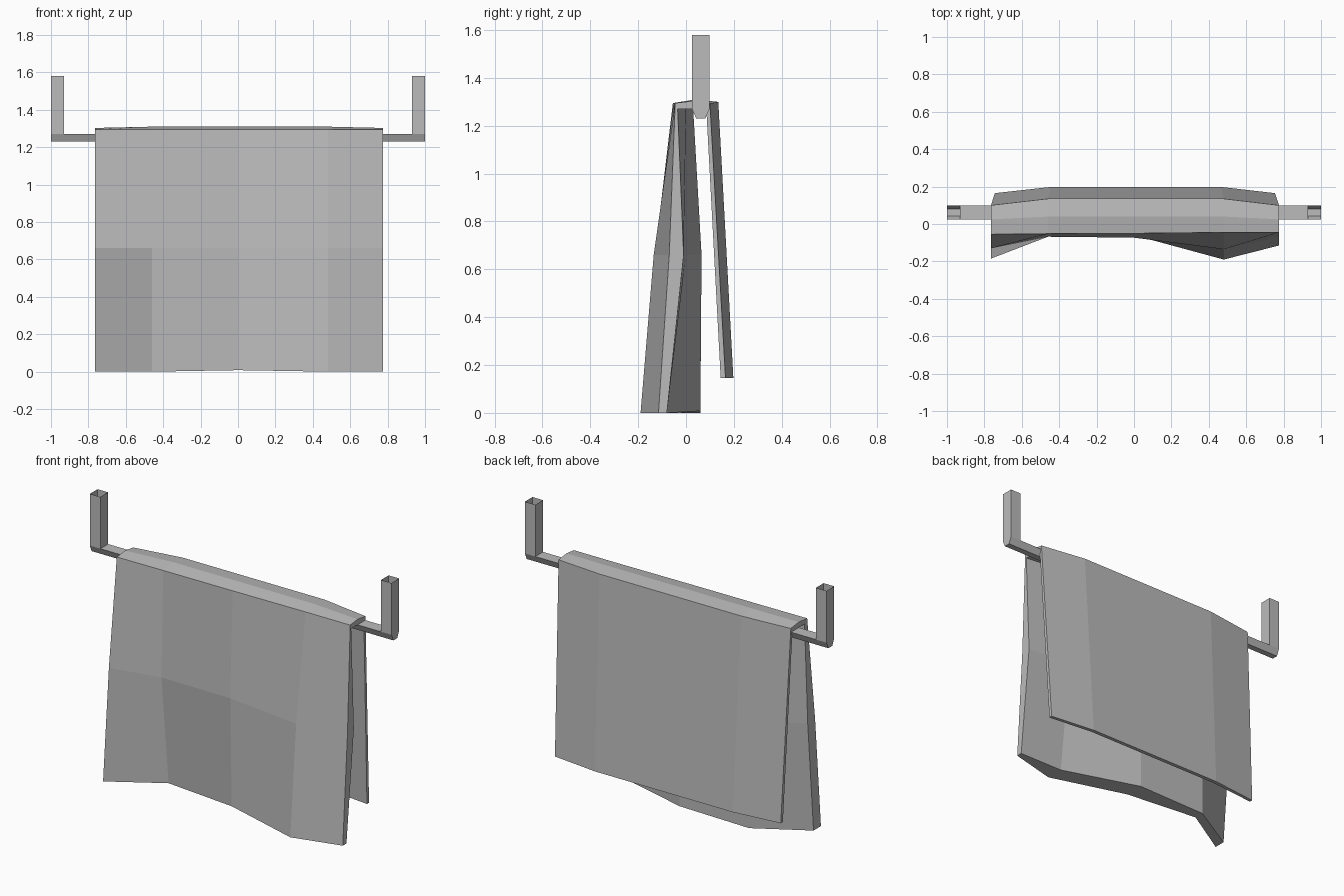
import bpy, bmesh

if "Cube" in bpy.data.objects:
    bpy.data.objects.remove(bpy.data.objects["Cube"], do_unlink=True)

grey = bpy.data.materials.new("plain_grey")
grey.use_nodes = True
colour = (0.5, 0.5, 0.5, 1)
grey.diffuse_color = colour
grey.node_tree.nodes["Principled BSDF"].inputs["Base Color"].default_value = colour


def finish(bm, name):
    bmesh.ops.recalc_face_normals(bm, faces=bm.faces)
    mesh = bpy.data.meshes.new(name)
    bm.to_mesh(mesh)
    bm.free()
    mesh.materials.append(grey)
    obj = bpy.data.objects.new(name, mesh)
    bpy.context.collection.objects.link(obj)
    return obj


def loft(bm, loops):
    """Join closed cross-sections and cap both ends."""
    rings = [[bm.verts.new(p) for p in loop] for loop in loops]
    n = len(rings[0])
    for a, b in zip(rings, rings[1:]):
        for i in range(n):
            j = (i + 1) % n
            bm.faces.new((a[i], a[j], b[j], b[i]))
    return [bm.faces.new(rings[0]), bm.faces.new(rings[-1])]


# Rail: tapered bar whose open ends turn up into hollow square posts
bm = bmesh.new()
section = [(0.025, 1.27), (0.043, 1.23), (0.08, 1.23), (0.098, 1.27)]
loft(bm, [[(x, y, z) for y, z in section] for x in (-1, -0.93, 0.93, 1)])
sockets = [f for f in bm.faces
           if abs(f.calc_center_median().x) > 0.9
           and all(v.co.z > 1.26 for v in f.verts)]
rims = [list(f.edges) for f in sockets]
bmesh.ops.delete(bm, geom=sockets, context="FACES_ONLY")
for rim in rims:
    walls = bmesh.ops.extrude_edge_only(bm, edges=rim)["geom"]
    top = [v for v in walls if isinstance(v, bmesh.types.BMVert)]
    bmesh.ops.translate(bm, verts=top, vec=(0, 0, 0.31))
finish(bm, "towel_rail")

# Towel: one closed fold section per column, running from the front hem
# over the rail to the back hem, then back along the inside
heights = [0, 0.66, 1.295, 1.31, 1.30, 0.145, 0.145, 1.27, 1.27, 0.66, 0]
columns = {
    -0.765: [-0.185, -0.13, -0.055, 0.025, 0.10, 0.165, 0.145, 0.085, -0.03, -0.06, -0.115],
    -0.46: [0.0, -0.068, -0.052, 0.04, 0.135, 0.198, 0.175, 0.10, 0.03, 0.065, 0.06],
    0: [-0.06, -0.073, -0.05, 0.04, 0.135, 0.198, 0.175, 0.10, 0.03, 0.065, 0.06],
    0.48: [-0.19, -0.135, -0.045, 0.04, 0.135, 0.198, 0.175, 0.10, 0.0, 0.0, -0.08],
    0.775: [-0.115, -0.07, -0.045, 0.025, 0.10, 0.165, 0.145, 0.085, -0.035, -0.01, -0.08],
}
bm = bmesh.new()
loops = []
for x, depths in columns.items():
    loop = []
    for i, (y, z) in enumerate(zip(depths, heights)):
        back_hem = i in (5, 6)
        drop = 0.007 if abs(x) > 0.7 and i in (3, 4) else 0
        lift = 0.008 if abs(x) < 0.4 and z == 0 else 0
        loop.append((x * (0.972 if back_hem else 1), y, z - drop + lift))
    loops.append(loop)
loft(bm, loops)
finish(bm, "draped_towel")
